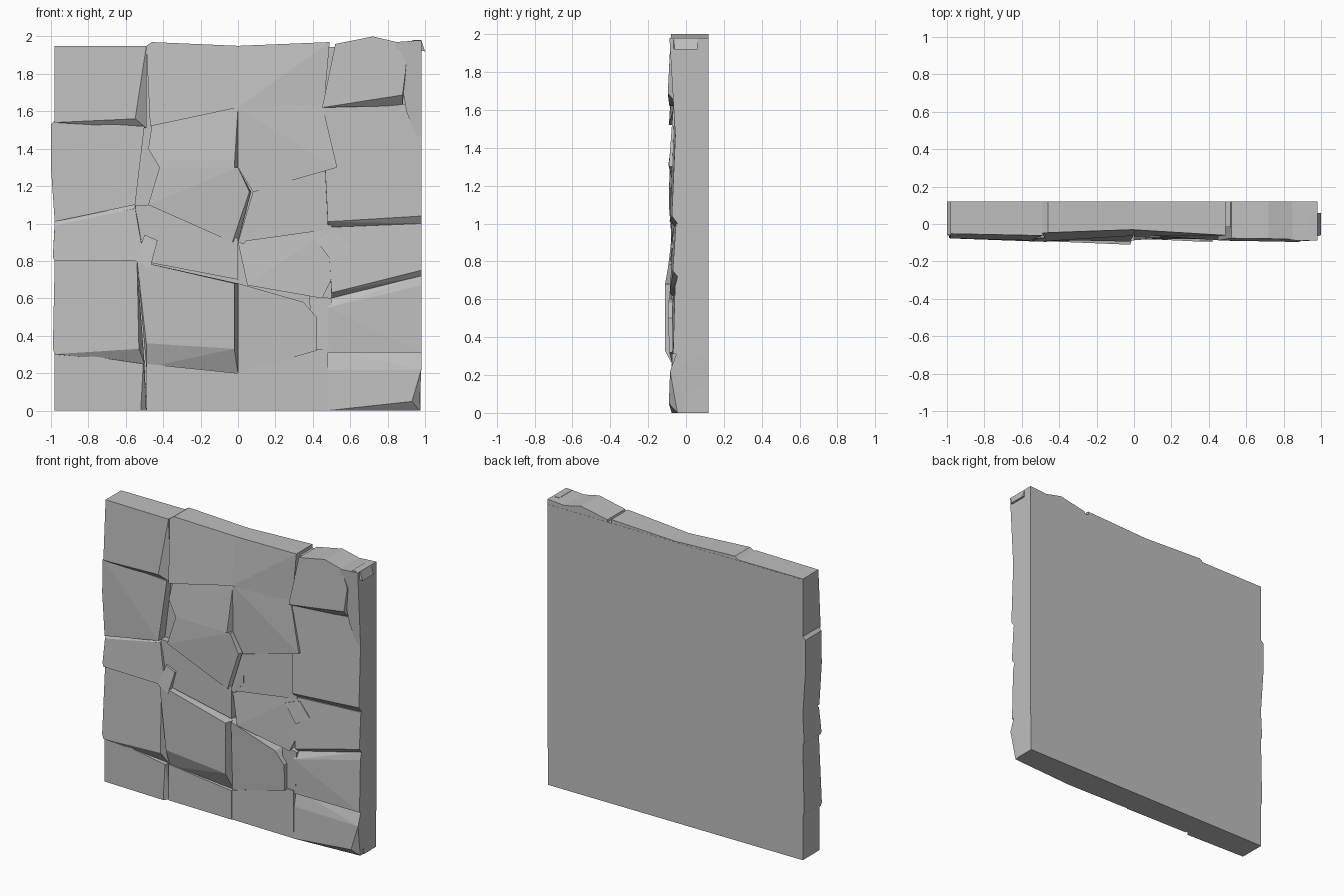
import bpy
import bmesh
import math

default_cube = bpy.data.objects.get("Cube")
if default_cube:
    bpy.data.objects.remove(default_cube, do_unlink=True)

# One plain stone colour
grey = bpy.data.materials.new("stone_grey")
grey.use_nodes = True
colour = (0.52, 0.52, 0.52, 1)
grey.diffuse_color = colour
grey.node_tree.nodes["Principled BSDF"].inputs["Base Color"].default_value = colour

BACK = 0.12
JOINT = 0.045


def add_hull(name, points):
    """Wrap points in a faceted convex solid with flat faces."""
    mesh = bpy.data.meshes.new(name)
    bm = bmesh.new()
    for point in points:
        bm.verts.new(point)
    bmesh.ops.convex_hull(bm, input=bm.verts[:])
    loose = [vert for vert in bm.verts if not vert.link_faces]
    bmesh.ops.delete(bm, geom=loose, context='VERTS')
    bmesh.ops.dissolve_limit(bm, angle_limit=math.radians(1),
                             verts=bm.verts[:], edges=bm.edges[:])
    bmesh.ops.recalc_face_normals(bm, faces=bm.faces[:])
    bm.to_mesh(mesh)
    bm.free()
    mesh.materials.append(grey)
    obj = bpy.data.objects.new(name, mesh)
    bpy.context.collection.objects.link(obj)


def stone(name, outline, depth, lean_x=0, lean_z=0, twist=0, right=0, bottom=0,
          top=0, taper=True, joint=JOINT, back=BACK - 0.001):
    """Prism over an (x, z) outline with a chiselled face.

    The face leans per unit of x and z. Its right and bottom chamfers grow
    towards the lower right corner unless taper is off.
    """
    xs, zs = zip(*outline)
    low_x, low_z = min(xs), min(zs)
    width, height = max(xs) - low_x, max(zs) - low_z
    points = [(x, y, z) for x, z in outline for y in (back, -joint)]
    for x, z in outline:
        across, up = (x - low_x) / width, (z - low_z) / height
        dx, dz = (across - 0.5) * width, (up - 0.5) * height
        out = depth + lean_x * dx + lean_z * dz + twist * dx * dz
        if across > 0.5:
            x -= right * (1 - up if taper else 1)
        if up < 0.5:
            z += bottom * (across if taper else 1)
        else:
            z -= top
        points.append((x, -max(out, joint), z))
    add_hull(name, points)


# Flat slab behind the stones
add_hull("backing_slab", [(x, y, z) for x in (-.975, .975)
                          for y in (-.015, BACK) for z in (0, 1.945)])

# Top course
stone("top_left_stone", [(-.98, 1.95), (-.49, 1.95), (-.49, 1.51), (-.98, 1.54)],
      depth=.07, lean_x=.02, lean_z=-.06, right=.06, bottom=.05)
stone("top_inner_left_stone",
      [(-.49, 1.95), (-.46, 1.97), (0, 1.95), (0, 1.62), (-.47, 1.52)],
      depth=.06, lean_x=-.04, lean_z=-.1, joint=.02)
stone("top_inner_right_stone", [(0, 1.95), (.49, 1.97), (.46, 1.63), (0, 1.62)],
      depth=.055, lean_x=.03, lean_z=-.06, twist=.2, joint=.02)
stone("top_right_stone",
      [(.52, 1.96), (.72, 2), (.85, 1.97), (.9, 1.85), (.88, 1.63), (.45, 1.62)],
      depth=.085, lean_x=.02, lean_z=-.04, bottom=.06)
stone("top_right_edge", [(.84, 1.97), (.98, 1.98), (.98, 1.4), (.9, 1.6)],
      depth=.07, lean_z=.06)
stone("top_corner_chip", [(.93, 1.98), (.98, 1.98), (1, 1.92), (.96, 1.93)],
      depth=.07, lean_x=-.3, back=.06)

# Left column
stone("upper_left_stone",
      [(-.98, 1.55), (-.5, 1.52), (-.55, 1.1), (-.98, 1.01), (-.98, 1.25), (-1, 1.3), (-1, 1.53)],
      depth=.07, lean_x=.04, lean_z=-.03, twist=-.1)
stone("middle_left_stone",
      [(-.98, 1.01), (-.55, 1.1), (-.5, .8), (-.98, .8), (-.99, .82)],
      depth=.07, lean_x=.03, lean_z=-.07, top=.02)
stone("lower_left_stone",
      [(-.98, .8), (-.54, .8), (-.5, .25), (-.98, .3), (-.99, .33)],
      depth=.075, lean_x=.03, lean_z=-.04, right=.03, bottom=.08)
stone("bottom_left_stone", [(-.98, .32), (-.5, .25), (-.49, 0), (-.98, 0)],
      depth=.07, lean_x=.03, right=.03)

# Upper centre
stone("centre_upper_left_stone",
      [(-.46, 1.53), (0, 1.62), (0, 1.3), (-.42, 1.3), (-.48, 1.4)],
      depth=.07, lean_x=.02, lean_z=-.12, right=.02)
stone("centre_left_stone",
      [(-.42, 1.3), (0, 1.3), (.07, 1.17), (0, .9), (-.48, 1.1)],
      depth=.085, lean_x=-.02, twist=.15, right=.03)
stone("centre_upper_right_stone",
      [(0, 1.62), (.45, 1.64), (.53, 1.3), (.08, 1.17), (0, 1.3)],
      depth=.07, lean_x=.05, lean_z=-.03, twist=-.15, joint=.03)
stone("centre_right_stone",
      [(.08, 1.17), (.53, 1.3), (.5, .97), (.1, 1), (0, .9)],
      depth=.07, lean_x=-.02, lean_z=-.02)

# Middle course
stone("centre_band_left",
      [(-.55, 1.1), (-.47, 1.1), (0, .92), (0, .7), (-.52, .8)],
      depth=.065, lean_x=.02)
stone("centre_band_right",
      [(0, .9), (.1, 1), (.5, .98), (.55, .8), (.45, .6), (.05, .67)],
      depth=.07, lean_z=-.07, twist=.1)

# Lower centre
stone("centre_lower_left_stone",
      [(-.54, .8), (0, .68), (0, .2), (-.49, .23)],
      depth=.1, lean_x=.04, right=.02, bottom=.13, taper=False)
stone("centre_lower_right_stone",
      [(0, .68), (.35, .58), (.42, .5), (.42, .32), (0, .2)],
      depth=.08, lean_x=.06, lean_z=.04, joint=.035)
stone("bottom_inner_left_stone", [(-.49, .25), (0, .2), (0, 0), (-.49, 0)],
      depth=.065, lean_x=.02)
stone("bottom_inner_right_stone",
      [(0, .2), (.4, .33), (.48, .33), (.48, 0), (0, 0)],
      depth=.07, lean_x=.02)
stone("crack_filler", [(.38, .62), (.5, .6), (.49, .31), (.4, .31)],
      depth=.065, lean_x=.1)

# Right column
stone("upper_right_stone",
      [(.45, 1.62), (.92, 1.64), (.98, 1.45), (.98, 1), (.48, .97), (.53, 1.3)],
      depth=.068, lean_x=-.02, lean_z=-.04, bottom=.04, taper=False)
stone("middle_right_stone",
      [(.48, .98), (.98, 1), (.98, .72), (.5, .6)],
      depth=.07, lean_x=-.02, lean_z=-.06, bottom=.03, taper=False)
stone("lower_right_stone", [(.48, .6), (.98, .72), (.98, .31), (.48, .31)],
      depth=.068, lean_x=-.02, twist=-.1, top=.05)
stone("bottom_right_stone", [(.48, .33), (.98, .33), (.97, 0), (.48, 0)],
      depth=.08, lean_x=.03, lean_z=-.02, right=.04, bottom=.05, top=.11)

# Small raised chips
stone("left_chip", [(-.5, .94), (-.43, .91), (-.47, .76), (-.55, .8)],
      depth=.085, lean_z=-.12, back=.02)
stone("right_chip", [(.41, .92), (.52, .96), (.6, .87), (.5, .8)],
      depth=.075, lean_z=-.1, back=.02)
stone("centre_chip", [(0, .9), (.1, 1.03), (.1, .98), (.03, .89)],
      depth=.08, back=.02)
